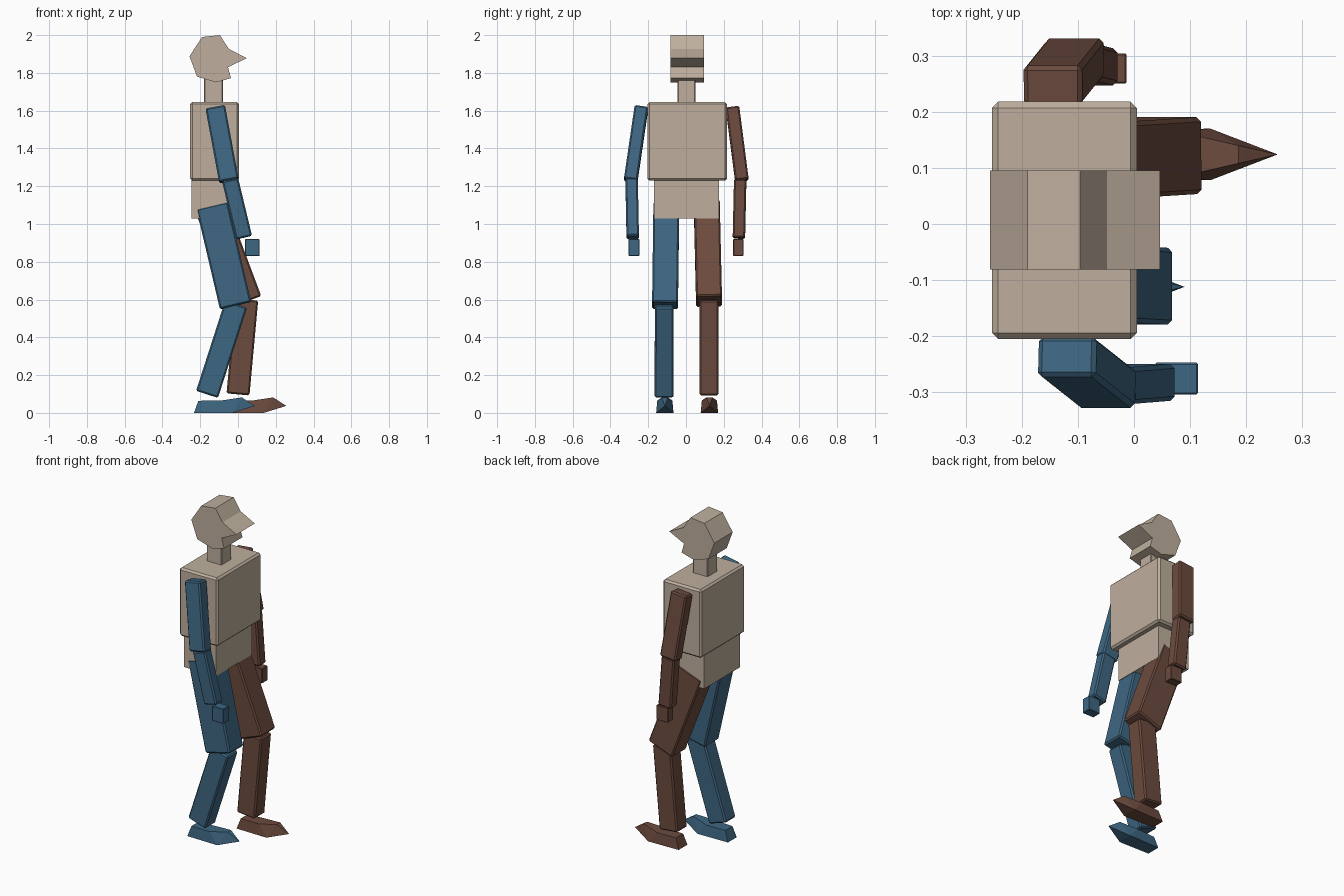
import bpy, bmesh
from mathutils import Vector, Matrix

if "Cube" in bpy.data.objects:
    bpy.data.objects.remove(bpy.data.objects["Cube"], do_unlink=True)


def material(name, rgb):
    mat = bpy.data.materials.new(name)
    mat.use_nodes = True
    colour = (*rgb, 1)
    mat.diffuse_color = colour
    mat.node_tree.nodes["Principled BSDF"].inputs["Base Color"].default_value = colour
    return mat


BEIGE = material("warm_beige", (0.52, 0.43, 0.34))
BLUE = material("slate_blue", (0.048, 0.135, 0.225))
BROWN = material("red_brown", (0.15, 0.07, 0.048))


def finish(name, bm, mat):
    bmesh.ops.recalc_face_normals(bm, faces=bm.faces)
    mesh = bpy.data.meshes.new(name)
    bm.to_mesh(mesh)
    bm.free()
    mesh.materials.append(mat)
    obj = bpy.data.objects.new(name, mesh)
    bpy.context.collection.objects.link(obj)
    return obj


def bevelled(obj, width):
    if width:
        mod = obj.modifiers.new("chamfer", "BEVEL")
        mod.width = width
        mod.segments = 1
    return obj


def limb(name, top, bottom, depth, width, mat, bevel=0.008):
    """Box running from one end centre to the other, kept upright in y."""
    top, bottom = Vector(top), Vector(bottom)
    up = (top - bottom).normalized()
    fore = Vector((0, 1, 0)).cross(up).normalized()
    side = up.cross(fore)
    frame = Matrix((fore, side, up)).transposed().to_4x4()
    size = Matrix.Diagonal((depth, width, (top - bottom).length, 1))
    bm = bmesh.new()
    bmesh.ops.create_cube(bm, size=1, matrix=Matrix.Translation((top + bottom) / 2) @ frame @ size)
    return bevelled(finish(name, bm, mat), bevel)


def block(name, xs, ys, zs, mat, bevel=0):
    x, y = sum(xs) / 2, sum(ys) / 2
    return limb(name, (x, y, zs[1]), (x, y, zs[0]), xs[1] - xs[0], ys[1] - ys[0], mat, bevel)


# Trunk
block("chest", (-0.253, 0.005), (-0.205, 0.218), (1.23, 1.645), BEIGE, 0.011)
block("hips", (-0.245, -0.03), (-0.17, 0.175), (1.03, 1.235), BEIGE)
block("neck", (-0.18, -0.08), (-0.045, 0.05), (1.64, 1.79), BEIGE, 0.004)

# Head: side profile with pointed nose, extruded across
profile = [(-0.257, 1.888), (-0.19, 1.99), (-0.096, 2.0), (-0.048, 1.927), (0.046, 1.878),
           (-0.053, 1.83), (-0.037, 1.772), (-0.117, 1.75), (-0.217, 1.78)]
bm = bmesh.new()
face = bm.faces.new([bm.verts.new((x, -0.081, z)) for x, z in profile])
grown = bmesh.ops.extrude_face_region(bm, geom=[face])["geom"]
bmesh.ops.translate(bm, vec=(0, 0.176, 0), verts=[v for v in grown if isinstance(v, bmesh.types.BMVert)])
finish("head", bm, BEIGE)

# Arms
limb("blue_upper_arm", (-0.12, -0.236, 1.617), (-0.048, -0.293, 1.228), 0.105, 0.072, BLUE)
limb("blue_forearm", (-0.042, -0.288, 1.235), (0.032, -0.282, 0.928), 0.087, 0.066, BLUE)
block("blue_hand", (0.037, 0.114), (-0.304, -0.247), (0.83, 0.92), BLUE, 0.003)
limb("brown_upper_arm", (-0.145, 0.246, 1.617), (-0.105, 0.296, 1.23), 0.105, 0.072, BROWN)
limb("brown_forearm", (-0.1, 0.287, 1.235), (-0.072, 0.28, 0.925), 0.087, 0.066, BROWN)
block("brown_hand", (-0.09, -0.013), (0.25, 0.304), (0.83, 0.92), BROWN, 0.003)

# Legs
limb("blue_thigh", (-0.137, -0.104, 1.098), (-0.013, -0.111, 0.568), 0.17, 0.137, BLUE)
limb("blue_shin", (-0.01, -0.115, 0.576), (-0.164, -0.116, 0.098), 0.122, 0.1, BLUE)
limb("brown_thigh", (-0.148, 0.11, 1.1), (0.043, 0.122, 0.59), 0.17, 0.137, BROWN)
limb("brown_shin", (0.046, 0.122, 0.6), (0, 0.122, 0.098), 0.122, 0.1, BROWN)


def foot(name, shift, y, mat):
    """Tapered shoe: side outline points as (x, z, half width)."""
    outline = [(-0.233, 0, 0.042), (-0.21, 0.064, 0.034), (-0.085, 0.066, 0.04),
               (0.02, 0.082, 0.016), (0.09, 0.037, 0), (-0.03, 0, 0.046)]
    bm = bmesh.new()
    left, right = [[bm.verts.new((x + shift, y + s * w, z)) for x, z, w in outline] for s in (1, -1)]
    for side in (left, right):
        heel, heel_top, instep, ridge, tip, ball = side
        for loop in ((heel, heel_top, instep, ball), (instep, ridge, ball), (ridge, tip, ball)):
            bm.faces.new(loop)
    for i in range(len(outline)):
        bm.faces.new((left[i - 1], left[i], right[i], right[i - 1]))
    bmesh.ops.remove_doubles(bm, verts=bm.verts, dist=0.0001)
    return finish(name, bm, mat)


# Feet
foot("blue_foot", 0, -0.112, BLUE)
foot("brown_foot", 0.166, 0.124, BROWN)
